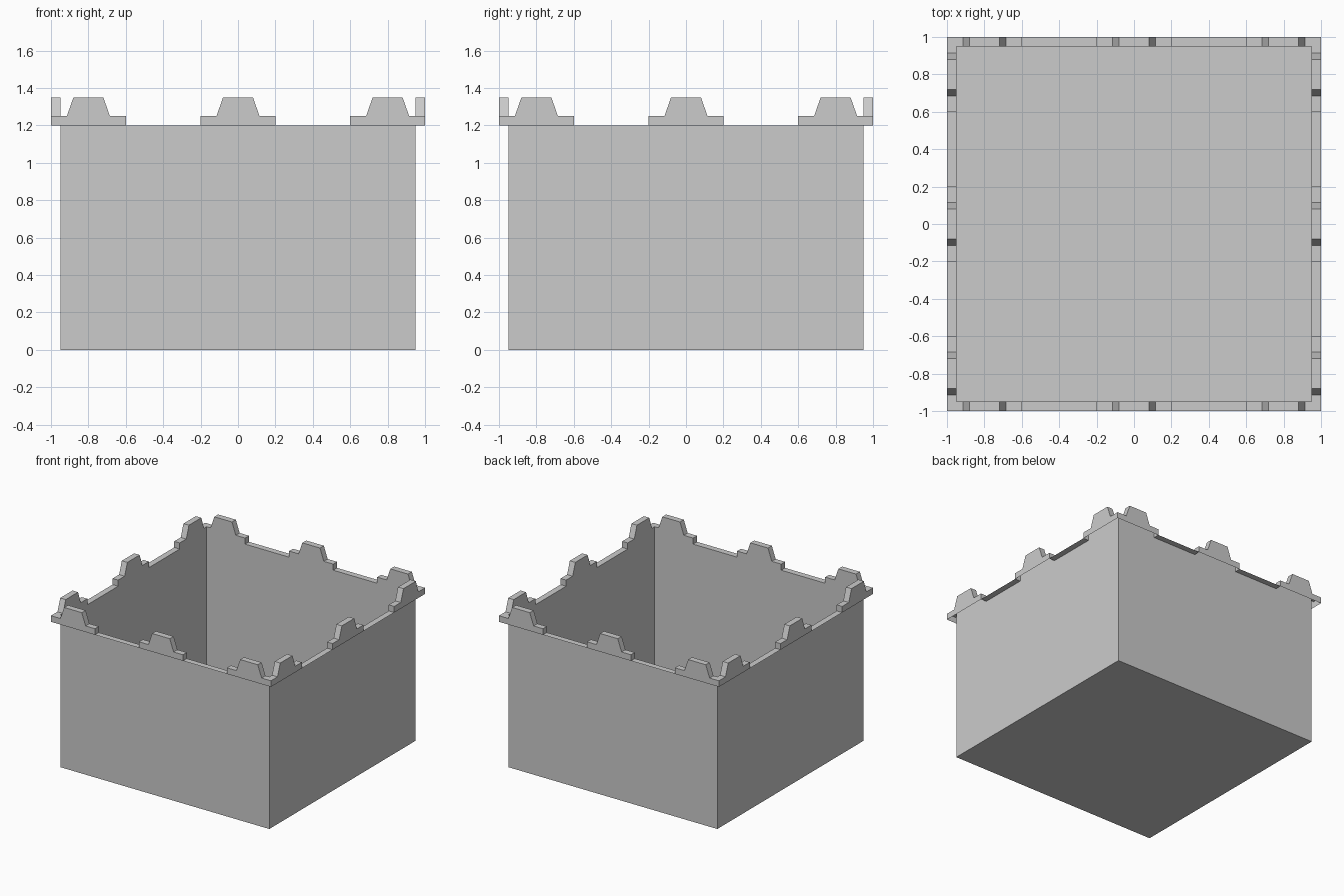
import bpy, bmesh
from mathutils import Matrix
from math import radians

if "Cube" in bpy.data.objects:
    bpy.data.objects.remove(bpy.data.objects["Cube"])

INNER, OUTER, H = 0.95, 1.0, 1.2      # wall plane, rim edge, wall height


def finish(bm, name):
    bmesh.ops.remove_doubles(bm, verts=bm.verts, dist=1e-4)
    mesh = bpy.data.meshes.new(name)
    bm.to_mesh(mesh)
    bm.free()
    obj = bpy.data.objects.new(name, mesh)
    bpy.context.collection.objects.link(obj)
    return obj


# Open-topped box with thin walls
bm = bmesh.new()
bmesh.ops.create_cube(bm, size=1, matrix=Matrix.Translation((0, 0, H / 2))
                      @ Matrix.Diagonal((2 * INNER, 2 * INNER, H, 1)))
lid = [f for f in bm.faces if f.normal.z > 0.9]
bmesh.ops.delete(bm, geom=lid, context='FACES_ONLY')
finish(bm, "box_walls_and_floor")

# Stepped tooth outline: (offset along side, height above wall)
TOOTH = [(-0.2, 0), (-0.2, 0.05), (-0.115, 0.05), (-0.08, 0.15),
         (0.08, 0.15), (0.115, 0.05), (0.2, 0.05), (0.2, 0)]


def clamp(x):
    return max(-INNER, min(INNER, x))


def rim_side(bm, rot):
    def pair(x, z):
        return (bm.verts.new(rot @ Matrix.Translation((x, -OUTER, z)).translation),
                bm.verts.new(rot @ Matrix.Translation((clamp(x), -INNER, z)).translation))

    previous = None
    for centre in (-0.8, 0, 0.8):
        pairs = [pair(centre + x, H + z) for x, z in TOOTH]
        # Outer and inner tooth faces, open underneath
        bm.faces.new([p[0] for p in reversed(pairs)])
        bm.faces.new([p[1] for p in pairs])
        # Top strip; the end faces at the mitred corners stay open
        start = 1 if centre < 0 else 0
        end = len(pairs) - 1 if centre > 0 else len(pairs)
        strip = pairs[start:end]
        if previous:                  # flat ledge between teeth
            strip = [previous] + strip
        for a, b in zip(strip, strip[1:]):
            bm.faces.new((a[0], b[0], b[1], a[1]))
        previous = pairs[-1]


# Toothed rim around all four sides
bm = bmesh.new()
for k in range(4):
    rim_side(bm, Matrix.Rotation(radians(90 * k), 4, 'Z'))
finish(bm, "toothed_rim")
